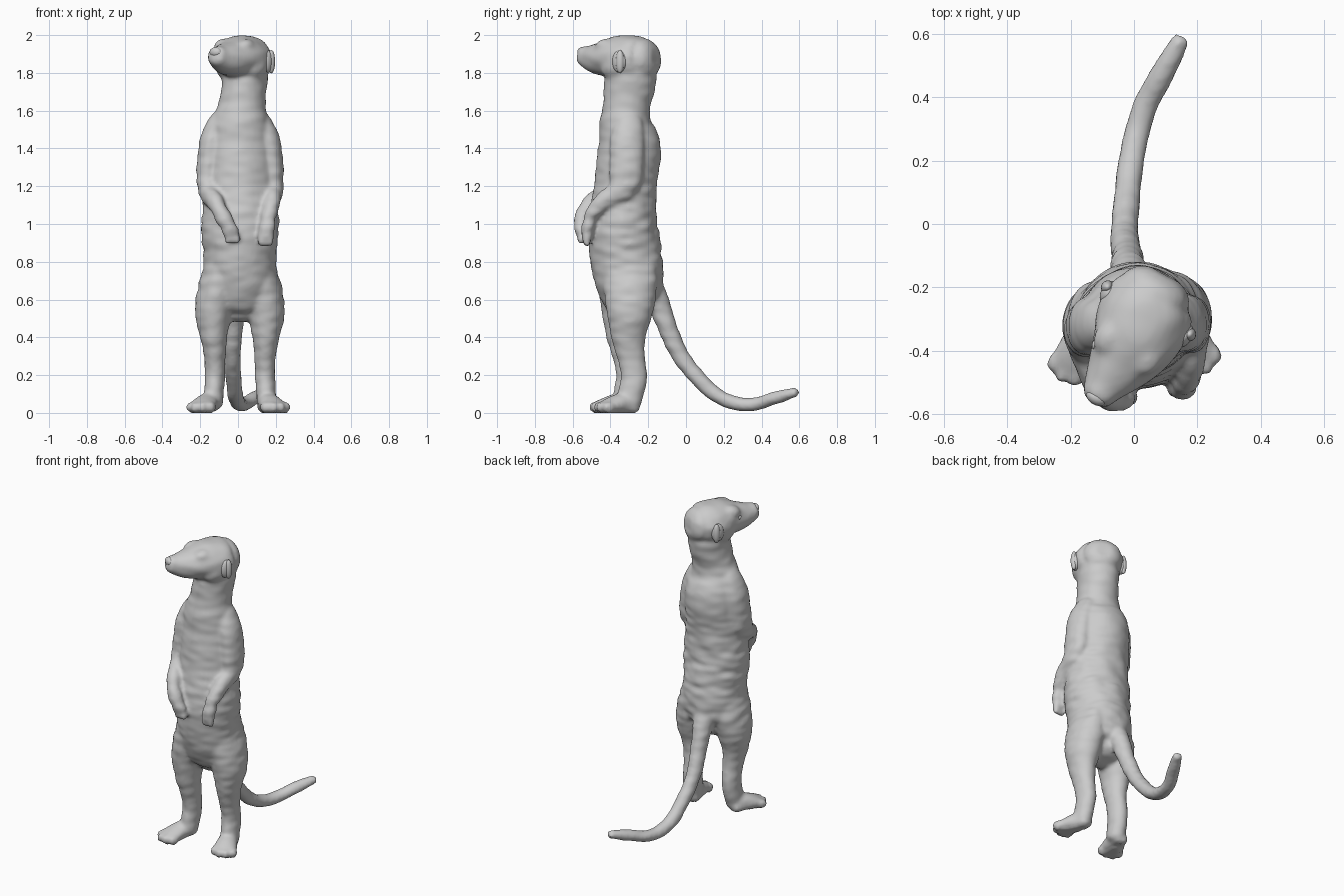
import bpy, bmesh, math
from mathutils import Vector, Matrix, noise

if "Cube" in bpy.data.objects:
    bpy.data.objects.remove(bpy.data.objects["Cube"])

X = Vector((1, 0, 0))


def spline(keys, sub=5):
    """Catmull-Rom through rows of (x, y, z, half width, half depth)."""
    out = []
    for i in range(len(keys) - 1):
        p0, p1 = keys[max(i - 1, 0)], keys[i]
        p2, p3 = keys[i + 1], keys[min(i + 2, len(keys) - 1)]
        for s in range(sub):
            t = s / sub
            out.append([0.5 * (2 * b + (c - a) * t + (2 * a - 5 * b + 4 * c - d) * t * t
                               + (3 * b - a - 3 * c + d) * t ** 3)
                        for a, b, c, d in zip(p0, p1, p2, p3)])
    return out + [list(keys[-1])]


def loft(bm, keys, side=X, sides=28):
    """Closed limb: elliptical rings along a smooth path with rounded ends."""
    rows = spline(keys)
    pts = [Vector(r[:3]) for r in rows]
    tans = [(pts[min(i + 1, len(pts) - 1)] - pts[max(i - 1, 0)]).normalized()
            for i in range(len(pts))]

    def cap(i, sgn):
        r = rows[i]
        res = []
        for k in (0.35, 0.65, 0.88):
            f = math.sqrt(1 - k * k)
            res.append((pts[i] + tans[i] * sgn * k * min(r[3], r[4]) * 0.7,
                        tans[i], r[3] * f, r[4] * f))
        return res
    rings = cap(0, -1)[::-1]
    rings += [(p, t, r[3], r[4]) for p, t, r in zip(pts, tans, rows)]
    rings += cap(-1, 1)
    prev = first = None
    for c, t, a, b in rings:
        u = (side - t * side.dot(t)).normalized()
        v = t.cross(u)
        ring = []
        for k in range(sides):
            w = 2 * math.pi * k / sides
            co = c + u * a * math.cos(w) + v * b * math.sin(w)
            co.z = max(co.z, 0.003)
            ring.append(bm.verts.new(co))
        if prev:
            for k in range(sides):
                n = (k + 1) % sides
                bm.faces.new((prev[k], prev[n], ring[n], ring[k]))
        first = first or ring
        prev = ring
    bm.faces.new(first[::-1])
    bm.faces.new(prev)


def blob(bm, loc, size, yaw=0.0):
    m = (Matrix.Translation(loc) @ Matrix.Rotation(yaw, 4, 'Z')
         @ Matrix.Diagonal((*size, 1)))
    bmesh.ops.create_uvsphere(bm, u_segments=24, v_segments=14, radius=1, matrix=m)


def make(name, bm):
    bmesh.ops.recalc_face_normals(bm, faces=bm.faces[:])
    me = bpy.data.meshes.new(name)
    bm.to_mesh(me)
    bm.free()
    me.shade_smooth()
    ob = bpy.data.objects.new(name, me)
    bpy.context.collection.objects.link(ob)
    return ob


bm = bmesh.new()

# torso and neck
loft(bm, [(.045, -.275, 1.86, .11, .115), (.038, -.29, 1.78, .122, .135),
          (.03, -.303, 1.70, .118, .134),
          (.022, -.315, 1.62, .128, .125), (.012, -.32, 1.52, .155, .14),
          (.01, -.30, 1.40, .175, .168), (.01, -.32, 1.20, .185, .165),
          (.01, -.335, 1.0, .205, .183), (.01, -.322, .85, .193, .19),
          (.01, -.30, .70, .19, .182), (.01, -.29, .60, .165, .15),
          (.01, -.28, .56, .12, .11)], sides=40)

# head, turned toward -x
yaw = math.radians(-30)
fwd = Vector((-.5, -.866, 0))
hside = Vector((.866, -.5, 0))
loft(bm, [(.066, -.218, 1.875, .118, .108), (.055, -.24, 1.873, .138, .12),
          (.035, -.29, 1.872, .15, .127), (.002, -.365, 1.88, .14, .116),
          (-.045, -.44, 1.875, .108, .093), (-.088, -.50, 1.88, .075, .072),
          (-.11, -.535, 1.888, .056, .057)], side=hside)
for s in (-1, 1):   # cheeks and brows
    blob(bm, Vector((.02, -.33, 1.835)) + hside * s * .085, (.06, .09, .07), yaw)
    blob(bm, Vector((-.018, -.39, 1.94)) + hside * s * .065, (.05, .06, .042), yaw)

# arms
arms = [
    [(.12, -.30, 1.55, .05, .07), (.155, -.31, 1.45, .065, .09),
     (.178, -.315, 1.32, .062, .09), (.186, -.325, 1.22, .055, .085),
     (.184, -.37, 1.155, .05, .062), (.18, -.44, 1.12, .046, .048),
     (.165, -.495, 1.05, .04, .04), (.152, -.52, .98, .043, .036),
     (.147, -.525, .93, .044, .028)],
    [(-.10, -.31, 1.55, .05, .07), (-.135, -.32, 1.45, .065, .09),
     (-.155, -.33, 1.32, .062, .09), (-.163, -.35, 1.22, .055, .08),
     (-.153, -.41, 1.16, .05, .06), (-.125, -.485, 1.125, .045, .048),
     (-.09, -.54, 1.06, .042, .042), (-.05, -.555, .98, .042, .036),
     (-.03, -.552, .94, .042, .028)]]
for keys in arms:
    loft(bm, keys)
    x, y, z = keys[-1][:3]
    for k in (-1, 0, 1):   # fingers
        blob(bm, (x + k * .026, y, z - .022), (.015, .022, .026))

# legs, feet and toes
for s, dy in ((1, .01), (-1, -.015)):
    def mx(x):
        return .01 + s * (x - .01)
    leg = [(.10, -.31, .80, .09, .14), (.135, -.305, .64, .10, .14),
           (.15, -.31, .52, .097, .12), (.148, -.315, .41, .074, .093),
           (.143, -.30, .30, .057, .074), (.143, -.285, .20, .054, .07),
           (.148, -.30, .11, .052, .07), (.152, -.31, .05, .052, .06)]
    loft(bm, [(mx(x), y + dy, z, a, b) for x, y, z, a, b in leg])
    foot = [(.146, -.285, .035, .045, .045), (.16, -.34, .05, .058, .055),
            (.182, -.40, .042, .07, .045), (.20, -.435, .034, .07, .036)]
    fx = 0 if s > 0 else -.02
    loft(bm, [(mx(x) + fx, y + dy, z, a, b) for x, y, z, a, b in foot],
         side=Vector((.93, s * .36, 0)))
    for tx, ty in ((.142, -.455), (.184, -.467), (.224, -.455), (.252, -.42)):
        blob(bm, (mx(tx) + fx, ty + dy, .03), (.024, .036, .029), s * .4)

# tail
loft(bm, [(-.01, -.20, .70, .07, .07), (-.018, -.145, .58, .058, .06),
          (-.022, -.10, .46, .05, .052), (-.03, -.04, .32, .045, .046),
          (-.025, .05, .20, .043, .043), (-.015, .16, .095, .042, .04),
          (.005, .27, .05, .041, .037), (.035, .37, .047, .04, .036),
          (.08, .46, .075, .039, .034), (.125, .54, .10, .034, .03),
          (.147, .58, .107, .029, .026)])

# fuse everything into one skin
body = make("body", bm)
rm = body.modifiers.new("fuse", 'REMESH')
rm.mode = 'VOXEL'
rm.voxel_size = .012
sm = body.modifiers.new("soften", 'SMOOTH')
sm.factor = .5
sm.iterations = 6
deps = bpy.context.evaluated_depsgraph_get()
skin = bpy.data.meshes.new_from_object(body.evaluated_get(deps))
body.modifiers.clear()
body.data = skin

# fur folds running across the back (read all normals first, write once)
source = [(v.co.copy(), v.normal.copy()) for v in skin.vertices]
flat = []
for c, n in source:
    trunk = max(0, 1 - abs(c.z - .95) / .45) * (1 if n.y > -.1 else .35)
    if c.z < .5 or c.y > -.05:
        trunk = 0
    amp = .004 + .007 * trunk
    p = c + n * amp * noise.noise(Vector((c.x * 10, c.y * 10, c.z * 24)))
    flat += (p.x, p.y, 0 if p.z < .006 else p.z)
skin.vertices.foreach_set("co", flat)
skin.update()
skin.shade_smooth()

# ears, lying close against the head
for s, label in ((1, "right"), (-1, "left")):
    bm = bmesh.new()
    base = Vector((.04, -.285, 1.86)) + hside * s * .138
    blob(bm, base, (.024, .04, .058), yaw)
    blob(bm, base + hside * s * .012 - fwd * .012, (.02, .022, .062), yaw)
    make(label + "_ear", bm)

# eyes
for s, label in ((1, "right"), (-1, "left")):
    bm = bmesh.new()
    blob(bm, Vector((-.038, -.425, 1.908)) + hside * s * .09, (.016, .02, .014), yaw)
    make(label + "_eye", bm)

# nose
bm = bmesh.new()
blob(bm, (-.119, -.55, 1.91), (.034, .022, .026), yaw)
make("nose", bm)
